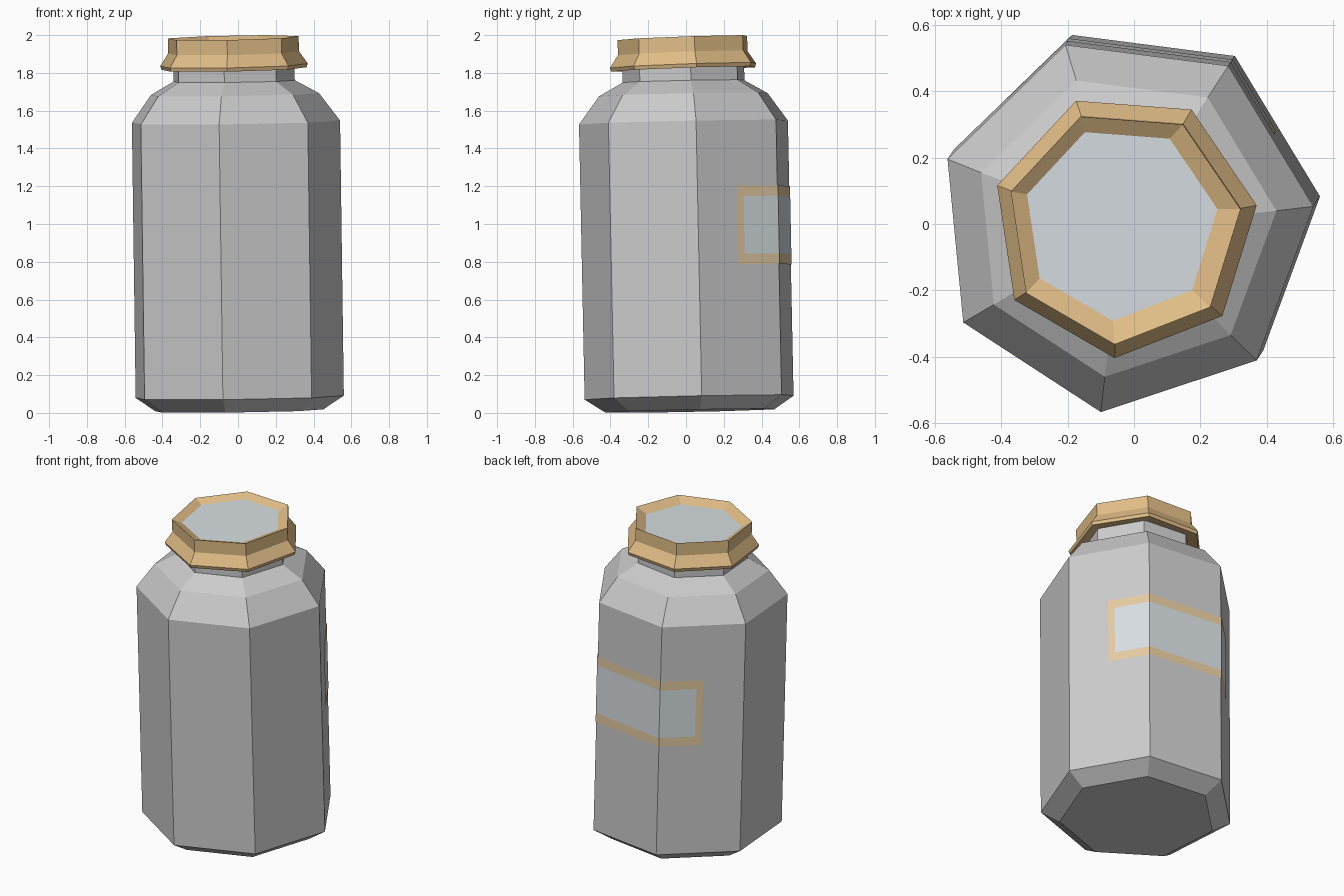
import bpy
from math import radians, cos, sin
from mathutils import Vector, Matrix

if "Cube" in bpy.data.objects:
    bpy.data.objects.remove(bpy.data.objects["Cube"])

SIDES = 7


def material(name, rgb):
    m = bpy.data.materials.new(name)
    m.diffuse_color = (*rgb, 1)
    m.use_nodes = True
    m.node_tree.nodes["Principled BSDF"].inputs["Base Color"].default_value = m.diffuse_color
    return m


gold = material("gold", (0.75, 0.51, 0.24))
pale_gold = material("pale_gold", (0.78, 0.60, 0.36))
pale = material("pale", (0.68, 0.73, 0.76))


def tilted(origin, lean):
    """Frame at origin whose z axis leans by (x, y) per unit of height."""
    axis = Vector((*lean, 1)).normalized()
    rot = Vector((0, 0, 1)).rotation_difference(axis).to_matrix().to_4x4()
    return Matrix.Translation(origin) @ rot


def corner(k, r, phase):
    a = radians(phase) + radians(360 / SIDES) * k
    return Vector((r * cos(a), r * sin(a), 0))


def make(name, verts, faces, frame, mats=(), slots=None):
    mesh = bpy.data.meshes.new(name)
    mesh.from_pydata([frame @ Vector(v) for v in verts], [], faces)
    for m in mats:
        mesh.materials.append(m)
    if slots:
        mesh.polygons.foreach_set("material_index", slots)
    mesh.update()
    ob = bpy.data.objects.new(name, mesh)
    bpy.context.collection.objects.link(ob)
    return ob


def lathe(name, profile, phase, frame, mats=(), end_slot=0):
    """Seven-sided turned solid; profile runs upward as (radius, z, dx, dy)."""
    verts, faces, slots = [], [], []
    for r, z, dx, dy in profile:
        verts += [corner(k, r, phase) + Vector((dx, dy, z)) for k in range(SIDES)]
    n = len(profile)
    for i in range(n - 1):
        for k in range(SIDES):
            j = (k + 1) % SIDES
            a, b = i * SIDES, (i + 1) * SIDES
            faces.append((a + k, a + j, b + j, b + k))
            slots.append(0)
    faces += [tuple(reversed(range(SIDES))), tuple(range((n - 1) * SIDES, n * SIDES))]
    slots += [0, end_slot]
    return make(name, verts, faces, frame, mats, slots)


# Leaning jar body with chamfered base, shoulder and neck
body_phase, body_r = 5.5, 0.57
body_frame = tilted((-0.006, 0.03, 0.0115), (-0.0137, -0.0205))
body = [(0.46, 0), (body_r, 0.071), (body_r, 1.528), (0.46, 1.675),
        (0.332, 1.745), (0.332, 1.86)]
lathe("jar_body", [(r, z, 0, 0) for r, z in body], body_phase, body_frame)

# Flared cap with a dished pale top
cap_frame = tilted((-0.031, -0.008, 1.986), (-0.02, -0.034))
cap = [(0.31, -0.15, 0, 0), (0.395, -0.166, 0, 0), (0.402, -0.146, 0, 0),
       (0.356, -0.08, 0, 0), (0.356, 0, 0, 0), (0.295, -0.028, -0.010, 0.009)]
lathe("cap", cap, 8.5, cap_frame, (gold, pale), 1)


# Label wrapped round the back: half a face, a whole face, half a face
def around(t, lift):
    k = int(t)
    p = corner(k, body_r + lift, body_phase)
    return p.lerp(corner(k + 1, body_r + lift, body_phase), t - k)


columns = [0.49, 0.57, 1, 2, 2.43, 2.51]
heights = [0.765, 0.82, 1.125, 1.18]
verts = [around(t, 0.004) + Vector((0, 0, z)) for z in heights for t in columns]
faces, slots = [], []
w = len(columns)
for i in range(len(heights) - 1):
    for k in range(w - 1):
        a = i * w + k
        faces.append((a, a + 1, a + w + 1, a + w))
        slots.append(1 if i == 1 and 0 < k < w - 2 else 0)
make("label", verts, faces, body_frame, (pale_gold, pale), slots)
